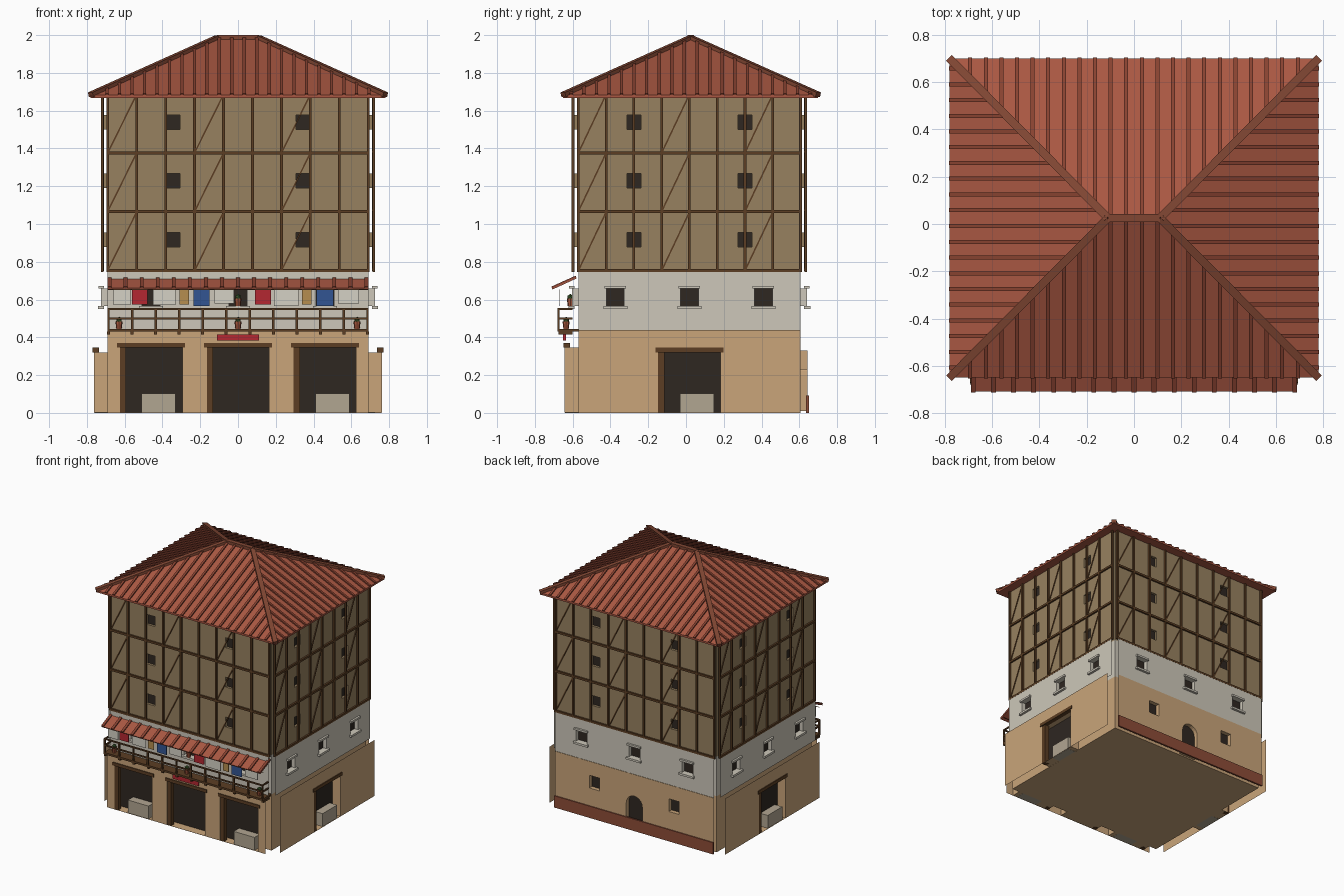
import bpy, bmesh, math
from mathutils import Matrix, Vector

if "Cube" in bpy.data.objects:
    bpy.data.objects.remove(bpy.data.objects["Cube"])

mats = {}
COL = dict(tan=(200,163,121), mud=(150,128,96), white=(204,198,184), wood=(92,64,40),
           dark=(50,43,38), roof=(168,88,68), rib=(135,68,52), cap=(128,72,54), stone=(176,164,144),
           red=(178,44,52), blue=(54,86,145), ochre=(180,140,80), brick=(140,78,58),
           cloth=(212,208,196), pot=(170,90,65), green=(62,92,48))

def mat(c):
    if c not in mats:
        mats[c] = bpy.data.materials.new(c)
        mats[c].diffuse_color = (*[(v / 255) ** 2.2 for v in COL[c]], 1)
    return mats[c]

def make(name, bm, c, m=Matrix()):
    me = bpy.data.meshes.new(name)
    bm.to_mesh(me)
    bm.free()
    ob = bpy.data.objects.new(name, me)
    me.materials.append(mat(c))
    ob.matrix_world = m
    bpy.context.collection.objects.link(ob)
    return ob

def box(bm, x0, x1, y0, y1, z0, z1):
    m = Matrix.Translation(((x0 + x1) / 2, (y0 + y1) / 2, (z0 + z1) / 2)) @ Matrix.Diagonal((x1 - x0, y1 - y0, z1 - z0, 1))
    bmesh.ops.create_cube(bm, size=1, matrix=m)

def beam(bm, p, q, w, h):
    p, q = Vector(p), Vector(q)
    d = (q - p).normalized()
    s = Vector((0, 0, 1)).cross(d).normalized()
    r = Matrix((d, s, d.cross(s))).transposed().to_4x4()
    m = Matrix.Translation((p + q) / 2) @ r @ Matrix.Diagonal(((q - p).length, w, h, 1))
    bmesh.ops.create_cube(bm, size=1, matrix=m)

def rect(u, v, w, h):
    return [(u - w/2, v - h/2), (u + w/2, v - h/2), (u + w/2, v + h/2), (u - w/2, v + h/2)]

CY = 0.018
HALF = [0.69, 0.588]               # half widths of front/back and of the sides
SIDES = ["front", "right", "back", "left"]

def frame(k):
    return Matrix.Translation((0, CY, 0)) @ Matrix.Rotation(k * math.pi / 2, 4, 'Z')

def facade(name, k, z0, z1, off, holes, c):
    """Wall sheet in front of the core, with reveals and dark panes."""
    U, D = HALF[k % 2], HALF[(k + 1) % 2]
    bm = bmesh.new()
    edges = []
    loops = [rect(0, (z0 + z1) / 2, 2 * U, z1 - z0)] + holes
    for i, lp in enumerate(loops):
        vs = [bm.verts.new((u, -D - off, v)) for u, v in lp]
        edges += [bm.edges.new((vs[j - 1], vs[j])) for j in range(len(vs))]
    bmesh.ops.triangle_fill(bm, edges=edges, use_beauty=True)
    for f in bm.faces:
        f.normal_update()
        if f.normal.y > 0:
            f.normal_flip()
    panes = bmesh.new()
    for lp in holes:
        for j in range(len(lp)):
            a, b = lp[j - 1], lp[j]
            bm.faces.new([bm.verts.new(p) for p in ((a[0], -D - off, a[1]), (b[0], -D - off, b[1]),
                                                    (b[0], -D, b[1]), (a[0], -D, a[1]))])
        panes.faces.new([panes.verts.new((u, -D - .003, v)) for u, v in lp])
    make(f"{name}_wall_{SIDES[k]}", bm, c, frame(k))
    make(f"{name}_openings_{SIDES[k]}", panes, 'dark', frame(k))

# inner core, one block per storey
for n, z0, z1, c in (("ground", 0, .44, 'tan'), ("middle", .44, .75, 'white'), ("upper", .75, 1.675, 'mud')):
    bm = bmesh.new()
    box(bm, -.69, .69, CY - .588, CY + .588, z0, z1)
    make(n + "_core", bm, c)

for k in range(4):
    U, D = HALF[k % 2], HALF[(k + 1) % 2]
    # upper timber-framed storeys
    bases = [.753, 1.066, 1.376]
    facade("upper", k, .75, 1.675, .022,
           [rect(s * U / 2, b + .163, .074, .078) for b in bases for s in (-1, 1)], 'mud')
    bm = bmesh.new()
    y0, y1 = -D - .035, -D - .021
    n = 9 if k % 2 == 0 else 8
    step = 2 * U / n
    for i in range(n + 1):
        x = -U + i * step
        box(bm, x - .007, x + .007, y0, y1, .745, 1.675)
    for b in bases:
        box(bm, -U, U, y0, y1, b - .008, b + .008)
        for i in (0, 3, 6):
            beam(bm, (-U + i * step, y1 - .003, b), (-U + (i + 1) * step, y1 - .003, b + .31), .008, .008)
    make("timber_frame_" + SIDES[k], bm, 'wood', frame(k))
    # plastered middle storey
    wins = [s * U * 2 / 3 for s in (-1, 0, 1)]
    facade("middle", k, .44, .752, .034, [rect(u, .612, .094, .092) for u in wins], 'white')
    bm = bmesh.new()
    for u in wins:
        box(bm, u - .063, u + .063, -D - .052, -D - .02, .55, .566)
        box(bm, u - .057, u + .057, -D - .049, -D - .02, .658, .673)
    make("window_surrounds_" + SIDES[k], bm, 'white', frame(k))
    # ground storey
    if k == 2:
        arch = [(-.07, .01), (.07, .01)] + [(.07 * math.cos(i * math.pi / 10), .2 + .07 * math.sin(i * math.pi / 10)) for i in range(11)]
        facade("ground", k, 0, .44, .036, [arch] + [rect(s * U / 2, .28, .09, .1) for s in (-1, 1)], 'tan')
        bm = bmesh.new()
        box(bm, -U, U, -D - .044, -D - .03, 0, .092)
        make("back_skirting", bm, 'brick', frame(k))
        continue
    doors, h = ([-.46, 0, .46], .345) if k == 0 else ([0], .32)
    facade("ground", k, 0, .44, .073, [rect(u, h / 2 + .001, .33, h) for u in doors], 'tan')
    wood, stone = bmesh.new(), bmesh.new()
    for u in doors:
        box(wood, u - .18, u + .18, -D - .079, -D - .045, h, h + .025)
        box(wood, u - .165, u - .132, -D - .07, -D - .035, 0, h)
        if k or u:
            box(stone, u - .05, u + .13, -D - .068, -D, 0, .102)
    make("door_frames_" + SIDES[k], wood, 'wood', frame(k))
    make("door_blocks_" + SIDES[k], stone, 'stone', frame(k))

# hipped roof
RX, RY, RC, E, H, RG = .78, .675, .025, 1.682, .303, .11
bm = bmesh.new()
corner = [(-1, -1), (1, -1), (1, 1), (-1, 1)]
lo = [bm.verts.new((a * RX, RC + b * RY, 1.668)) for a, b in corner]
hi = [bm.verts.new((a * RX, RC + b * RY, E)) for a, b in corner]
l, r = [bm.verts.new((s * RG, RC, E + H)) for s in (-1, 1)]
bm.faces.new(lo[::-1])
for i in range(4):
    j = (i + 1) % 4
    bm.faces.new((lo[i], lo[j], hi[j], hi[i]))
for f in ((hi[0], hi[1], r, l), (hi[1], hi[2], r), (hi[2], hi[3], l, r), (hi[3], hi[0], l)):
    bm.faces.new(f)
make("roof", bm, 'roof')

# tile ribs on all four slopes
bm = bmesh.new()
for s in (-1, 1):
    for m in (-1, 1):
        for i in range(11):
            x = .033 + .066 * i
            t = min(1, (RX - x) / (RX - RG))
            beam(bm, (m * x, RC + s * RY, E), (m * x, RC + s * RY * (1 - t), E + t * H), .017, .018)
        for i in range(10):
            d = .034 + .0665 * i
            t = (RY - d) / RY
            beam(bm, (s * RX, RC + m * d, E), (s * (RX - (RX - RG) * t), RC + m * d, E + t * H), .017, .018)
make("roof_tile_ribs", bm, 'rib')

# hip and ridge caps
bm = bmesh.new()
for a, b in corner:
    beam(bm, (a * RX, RC + b * RY, E + .002), (a * RG, RC, E + H), .034, .026)
box(bm, -RG, RG, RC - .017, RC + .017, E + H - .015, 2)
make("roof_caps", bm, 'cap')

# tiled awning over the balcony
bm = bmesh.new()
beam(bm, (0, -.708, .657), (0, -.582, .715), 1.38, .008)
make("awning", bm, 'roof')
bm = bmesh.new()
for i in range(17):
    x = -.68 + i * .085
    beam(bm, (x, -.71, .662), (x, -.582, .72), .02, .014)
make("awning_ribs", bm, 'rib')

# balcony with railing
bm = bmesh.new()
box(bm, -.69, .69, -.68, -.57, .43, .445)
for z in (.5, .55):
    box(bm, -.69, .69, -.68, -.67, z - .005, z + .005)
    for s in (-1, 1):
        box(bm, s * .685 - .005, s * .685 + .005, -.675, -.6, z - .005, z + .005)
for i in range(12):
    x = -.685 + i * 1.37 / 11
    box(bm, x - .006, x + .006, -.681, -.669, .43, .553)
    box(bm, x - .008, x + .008, -.675, -.6, .415, .43)
make("balcony", bm, 'wood')

# hanging laundry
bm = bmesh.new()
box(bm, -.69, .69, -.672, -.669, .65, .653)
make("laundry_line", bm, 'wood')
for i, (x0, x1, z, c) in enumerate(((-.66, -.57, .57, 'cloth'), (-.56, -.48, .575, 'red'), (-.45, -.33, .57, 'cloth'),
        (-.31, -.26, .575, 'ochre'), (-.235, -.15, .565, 'blue'), (-.125, -.02, .58, 'cloth'), (.09, .175, .575, 'red'),
        (.19, .32, .565, 'cloth'), (.34, .39, .575, 'ochre'), (.415, .505, .565, 'blue'), (.53, .64, .58, 'cloth'))):
    bm = bmesh.new()
    box(bm, x0, x1, -.6725, -.6685, z, .65)
    make(f"laundry_{i}", bm, c)

# hanging signboard
bm = bmesh.new()
box(bm, -.112, .112, -.652, -.636, .382, .414)
make("signboard", bm, 'red')

# flower pots on balcony and sill
pots, plants = bmesh.new(), bmesh.new()
for x, y, z in ((-.63, -.635, .445), (0, -.635, .445), (.63, -.635, .445), (0, -.612, .566)):
    bmesh.ops.create_cone(pots, cap_ends=True, segments=8, radius1=.014, radius2=.019, depth=.04,
                          matrix=Matrix.Translation((x, y, z + .02)))
    bmesh.ops.create_icosphere(plants, subdivisions=1, radius=.017, matrix=Matrix.Translation((x, y, z + .047)))
make("flower_pots", pots, 'pot')
make("plants", plants, 'green')

for m in bpy.data.materials:
    if m.users and not m.is_grease_pencil:
        m.use_nodes = True
        m.node_tree.nodes["Principled BSDF"].inputs["Base Color"].default_value = m.diffuse_color
